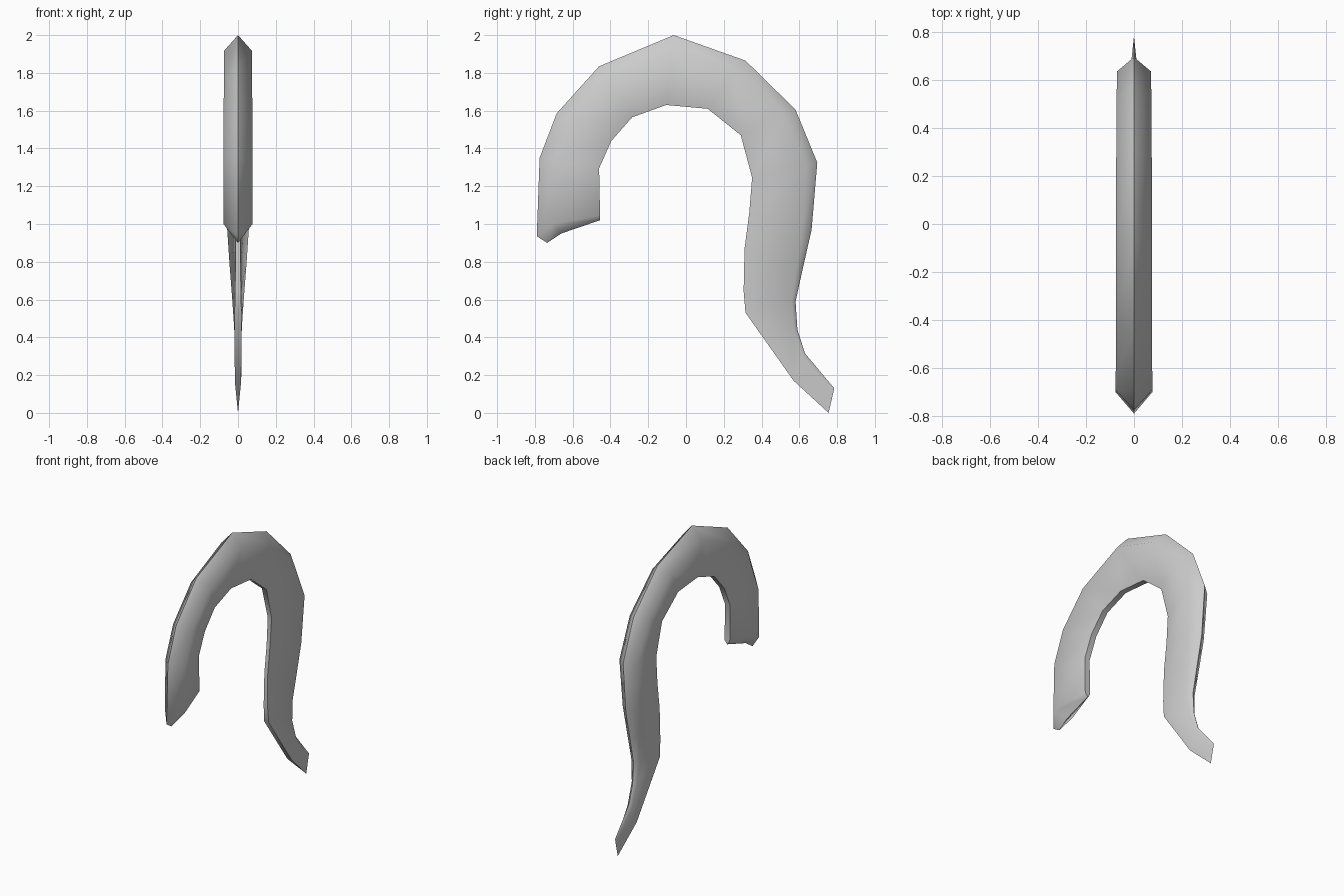
import bpy, bmesh, math
from mathutils import Vector

if "Cube" in bpy.data.objects:
    bpy.data.objects.remove(bpy.data.objects["Cube"])

# Stations along the hook: outer (y, z), inner (y, z), shoulder half width, inner half width, bevel depth
STATIONS = [
    ((-.79, .935), (-.455, 1.045), .077, .020, .09),
    ((-.775, 1.35), (-.46, 1.295), .077, .020, .085),
    ((-.685, 1.585), (-.395, 1.44), .076, .020, .085),
    ((-.46, 1.835), (-.285, 1.565), .075, .020, .085),
    ((-.065, 2.0), (-.105, 1.63), .075, .020, .085),
    ((.315, 1.865), (.115, 1.61), .074, .020, .08),
    ((.58, 1.605), (.29, 1.47), .073, .018, .07),
    ((.695, 1.325), (.35, 1.245), .070, .015, .06),
    ((.665, .97), (.335, 1.06), .058, .013, .05),
    ((.622, .78), (.31, .87), .045, .013, .035),
    ((.58, .59), (.305, .645), .030, .015, .02),
    ((.59, .44), (.315, .53), .020, .018, .02),
    ((.63, .315), (.57, .17), .017, .017, .02),
    ((.785, .13), (.755, 0), 0, 0, .02),
]

bm = bmesh.new()


def vert(x, p):
    return bm.verts.new((x, p[0], p[1]))


# Five-sided wedge section: outer ridge, two shoulders, narrow inner edge
rings = []
for i, (o, n, w, wi, d) in enumerate(STATIONS):
    o, n = Vector(o), Vector(n)
    s = Vector((-.70, 1.0)) if i == 0 else o + (n - o).normalized() * d
    rings.append([vert(0, o), vert(w, s), vert(wi, n), vert(-wi, n), vert(-w, s)])

for a, b in zip(rings, rings[1:]):
    for k in range(5):
        j = (k + 1) % 5
        bm.faces.new((a[k], a[j], b[j], b[k]))

# Chisel edge at the short end
O, S1, I1, I2, S2 = rings[0]
E1, E2, E3 = [vert(0, p) for p in ((-.735, .90), (-.66, .95), (-.455, 1.02))]
for s, n in ((S1, I1), (S2, I2)):
    bm.faces.new((O, s, E1))
    bm.faces.new((s, E2, E1))
    bm.faces.new((s, n, E3, E2))
bm.faces.new((I1, I2, E3))

# Close the thin tip
bmesh.ops.remove_doubles(bm, verts=bm.verts, dist=.0005)
bmesh.ops.recalc_face_normals(bm, faces=bm.faces)

mesh = bpy.data.meshes.new("hook_blade")
bm.to_mesh(mesh)
bm.free()
hook = bpy.data.objects.new("hook_blade", mesh)
bpy.context.collection.objects.link(hook)
bpy.context.view_layer.objects.active = hook
hook.select_set(True)
bpy.ops.object.shade_smooth_by_angle(angle=math.radians(65))
